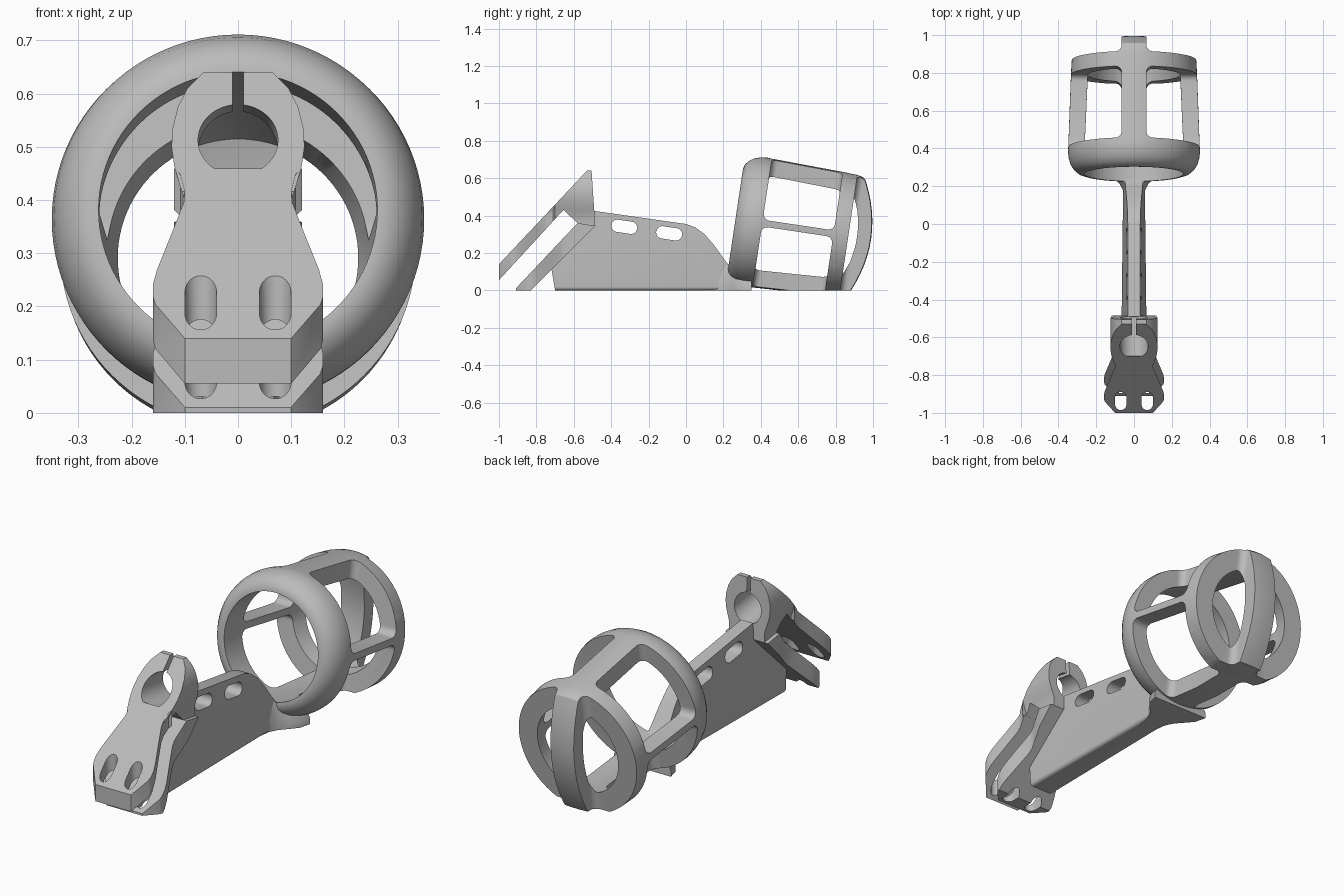
import bpy, bmesh, math
from mathutils import Matrix, Vector

if "Cube" in bpy.data.objects:
    bpy.data.objects.remove(bpy.data.objects["Cube"])

grey = bpy.data.materials.new("plain grey")
grey.use_nodes = True
grey.diffuse_color = (0.5, 0.5, 0.5, 1)
grey.node_tree.nodes["Principled BSDF"].inputs["Base Color"].default_value = (0.5, 0.5, 0.5, 1)


def make(name, bm, matrix=None):
    """Turn a bmesh into an object."""
    if matrix:
        bm.transform(matrix)
    bmesh.ops.recalc_face_normals(bm, faces=bm.faces)
    mesh = bpy.data.meshes.new(name)
    bm.to_mesh(mesh)
    bm.free()
    mesh.materials.append(grey)
    obj = bpy.data.objects.new(name, mesh)
    bpy.context.collection.objects.link(obj)
    return obj


def combine(obj, tool, operation="DIFFERENCE"):
    """Apply a boolean and discard the tool."""
    mod = obj.modifiers.new("cut", "BOOLEAN")
    mod.object, mod.operation, mod.solver = tool, operation, "EXACT"
    graph = bpy.context.evaluated_depsgraph_get()
    mesh = bpy.data.meshes.new_from_object(obj.evaluated_get(graph))
    obj.modifiers.clear()
    obj.data = mesh
    bpy.data.objects.remove(tool)


def prism(name, points, axis, low, high):
    """Extrude a flat outline along x, y or z."""
    bm = bmesh.new()
    place = {"x": lambda p, d: (d, p[0], p[1]),
             "y": lambda p, d: (p[0], d, p[1]),
             "z": lambda p, d: (p[0], p[1], d)}[axis]
    a = [bm.verts.new(place(p, low)) for p in points]
    b = [bm.verts.new(place(p, high)) for p in points]
    bm.faces.new(a)
    bm.faces.new(b[::-1])
    for i in range(len(a)):
        j = (i + 1) % len(a)
        bm.faces.new((a[i], a[j], b[j], b[i]))
    return make(name, bm)


def box(low, high, round_by=0, matrix=None):
    """Box cutter with optional rounded edges."""
    low, high = Vector(low), Vector(high)
    bm = bmesh.new()
    bmesh.ops.create_cube(bm, size=1, matrix=Matrix.Translation((low + high) / 2)
                          @ Matrix.Diagonal((high - low).to_4d()))
    if round_by:
        bmesh.ops.bevel(bm, geom=bm.edges[:], offset=round_by, segments=6,
                        profile=0.5, affect="EDGES")
    return make("cutter", bm, matrix)


def slot_points(cx, cy, half, radius, angle):
    """Stadium outline."""
    pts = []
    for k in range(24):
        a = math.pi * (k % 12) / 11 - math.pi / 2 + math.pi * (k // 12)
        side = half if k < 12 else -half
        u, v = side + radius * math.cos(a), radius * math.sin(a)
        pts.append((cx + u * math.cos(angle) - v * math.sin(angle),
                    cy + u * math.sin(angle) + v * math.cos(angle)))
    return pts


def mirrored(half):
    return half + [(-x, y) for x, y in reversed(half)]


TILT = math.radians(-8.5)

# Cage: revolved shell with a rounded lip and a shallow dome
frame = Matrix.Translation((0, 0.408, 0.36)) @ Matrix.Rotation(TILT, 4, "X")
dome = [(0.588 - 0.8 * r * r, r) for r in (0.312, 0.28, 0.24, 0.2, 0.15, 0.1, 0.05, 0)]
outer = [(-0.145, 0.262), (-0.145, 0.275), (-0.138, 0.297), (-0.12, 0.318), (-0.095, 0.335),
         (-0.06, 0.346), (-0.025, 0.35), (0, 0.348), (0.385, 0.334), (0.46, 0.33),
         (0.49, 0.325)] + dome
inner = [(0.518, 0), (0.51, 0.08), (0.495, 0.15), (0.465, 0.226), (0.385, 0.245), (0, 0.262)]
bm = bmesh.new()
verts = [bm.verts.new((0, t, r)) for t, r in outer + inner]
edges = [bm.edges.new((verts[i], verts[(i + 1) % len(verts)])) for i in range(len(verts))
         if i != len(outer) - 1]
bmesh.ops.spin(bm, geom=verts + edges, cent=(0, 0, 0), axis=(0, 1, 0),
               angle=math.tau, steps=96, use_duplicate=False)
bmesh.ops.remove_doubles(bm, verts=bm.verts, dist=0.0005)
cage = make("cage", bm, frame)

# Cage openings: four side windows and two rear ones
for sx in (-1, 1):
    for sz in (-1, 1):
        xs, zs = sorted((sx * 0.065, sx * 0.5)), sorted((sz * 0.018, sz * 0.5))
        combine(cage, box((xs[0], 0, zs[0]), (xs[1], 0.385, zs[1]), 0.035, frame))
    xs = sorted((sx * 0.065, sx * 0.6))
    combine(cage, box((xs[0], 0.465, -0.6), (xs[1], 1, 0.6), 0.035, frame))
combine(cage, box((-1, -1, -1), (1, 2, 0)))

# Arm: tapered web with two slots
side = [(-0.70, 0), (-0.72, 0.12), (-0.50, 0.36), (-0.49, 0.425), (0, 0.355), (0.05, 0.337),
        (0.1, 0.3), (0.15, 0.242), (0.2, 0.172), (0.24, 0.12), (0.28, 0.1), (0.31, 0)]
arm = prism("arm", side, "x", -1, 1)
for v in arm.data.vertices:
    v.co.x *= 0.033 + 0.08 * max(0, 0.355 - 0.145 * v.co.y - v.co.z)
bm = bmesh.new()
bm.from_mesh(arm.data)
low_edges = [e for e in bm.edges if all(v.co.z < 0.001 for v in e.verts)
             and abs(e.verts[0].co.y - e.verts[1].co.y) > 0.5]
bmesh.ops.bevel(bm, geom=low_edges, offset=0.02, segments=5, profile=0.5, affect="EDGES")
bm.to_mesh(arm.data)
bm.free()
for y, z in ((-0.33, 0.34), (-0.09, 0.305)):
    combine(arm, prism("cutter", slot_points(y, z, 0.037, 0.033, TILT), "x", -0.3, 0.3))

# Neck: flare from the arm into the cage
bm = bmesh.new()
rows = []
for y, w, top, h in ((0.1, 0.045, 0.033, 0.2), (0.17, 0.055, 0.035, 0.17), (0.21, 0.075, 0.045, 0.14),
                     (0.25, 0.11, 0.07, 0.112), (0.29, 0.145, 0.11, 0.1), (0.35, 0.16, 0.13, 0.095)):
    rows.append([bm.verts.new(p) for p in ((-w, y, 0), (w, y, 0), (w, y, h * 0.3),
                                           (top, y, h), (-top, y, h), (-w, y, h * 0.3))])
for a, b in zip(rows, rows[1:]):
    for i in range(6):
        j = (i + 1) % 6
        bm.faces.new((a[i], a[j], b[j], b[i]))
bm.faces.new(rows[0])
bm.faces.new(rows[-1][::-1])
neck = make("neck", bm)

# Mounting plates: one outline from above, cut to sloping slabs
outline = [(0.1, -1), (0.155, -0.94), (0.16, -0.925), (0.16, -0.905), (0.152, -0.878),
           (0.125, -0.815), (0.102, -0.76), (0.1, -0.74), (0.108, -0.71), (0.12, -0.66)]
slabs = {"front_plate": (0, -0.70, [(-1, 0.055), (-1, 0.14), (-0.7, 0.459), (-0.7, 0.381)]),
         "back_plate": (0.09, -0.485, [(-0.92, 0), (-0.58, 0.36), (-0.485, 0.345), (-0.83, 0)])}
for name, (shift, end, slab) in slabs.items():
    half = [(x, y + shift) for x, y in outline if y + shift < end] + [(0.12, end)]
    plate = prism(name, mirrored(half), "z", -0.2, 0.8)
    combine(plate, prism("cutter", slab, "x", -0.4, 0.4), "INTERSECT")
    for sx in (-1, 1):
        pts = slot_points(sx * 0.07, -0.937 + shift, 0.018, 0.03, math.pi / 2)
        combine(plate, prism("cutter", pts, "z", -0.3, 0.6))

# Clamp: rounded block with a split bore
half = [(0.1, 0.33), (0.1, 0.40), (0.11, 0.43), (0.12, 0.465), (0.125, 0.5), (0.123, 0.535),
        (0.113, 0.575), (0.095, 0.61), (0.065, 0.64)]
clamp = prism("clamp", mirrored(half), "y", -1, 0)
profile = [(-0.74, 0.338), (-0.74, 0.416), (-0.53, 0.64), (-0.505, 0.64), (-0.485, 0.345),
           (-0.58, 0.36), (-0.655, 0.43)]
combine(clamp, prism("cutter", profile, "x", -0.4, 0.4), "INTERSECT")
bm = bmesh.new()
bmesh.ops.create_cone(bm, cap_ends=True, segments=64, radius1=0.075, radius2=0.075, depth=0.8)
bore = Matrix.Translation((0, -0.65, 0.513)) @ Matrix.Rotation(math.pi / 2 + TILT, 4, "X")
combine(clamp, make("cutter", bm, bore))
combine(clamp, box((-0.01, -1, 0.5), (0.01, 0, 0.8)))

# Smooth shading with sharp edges kept
for obj in [o for o in bpy.context.scene.objects if o.type == "MESH"]:
    bpy.ops.object.select_all(action="DESELECT")
    obj.select_set(True)
    bpy.context.view_layer.objects.active = obj
    bpy.ops.object.shade_smooth_by_angle(angle=math.radians(30))
